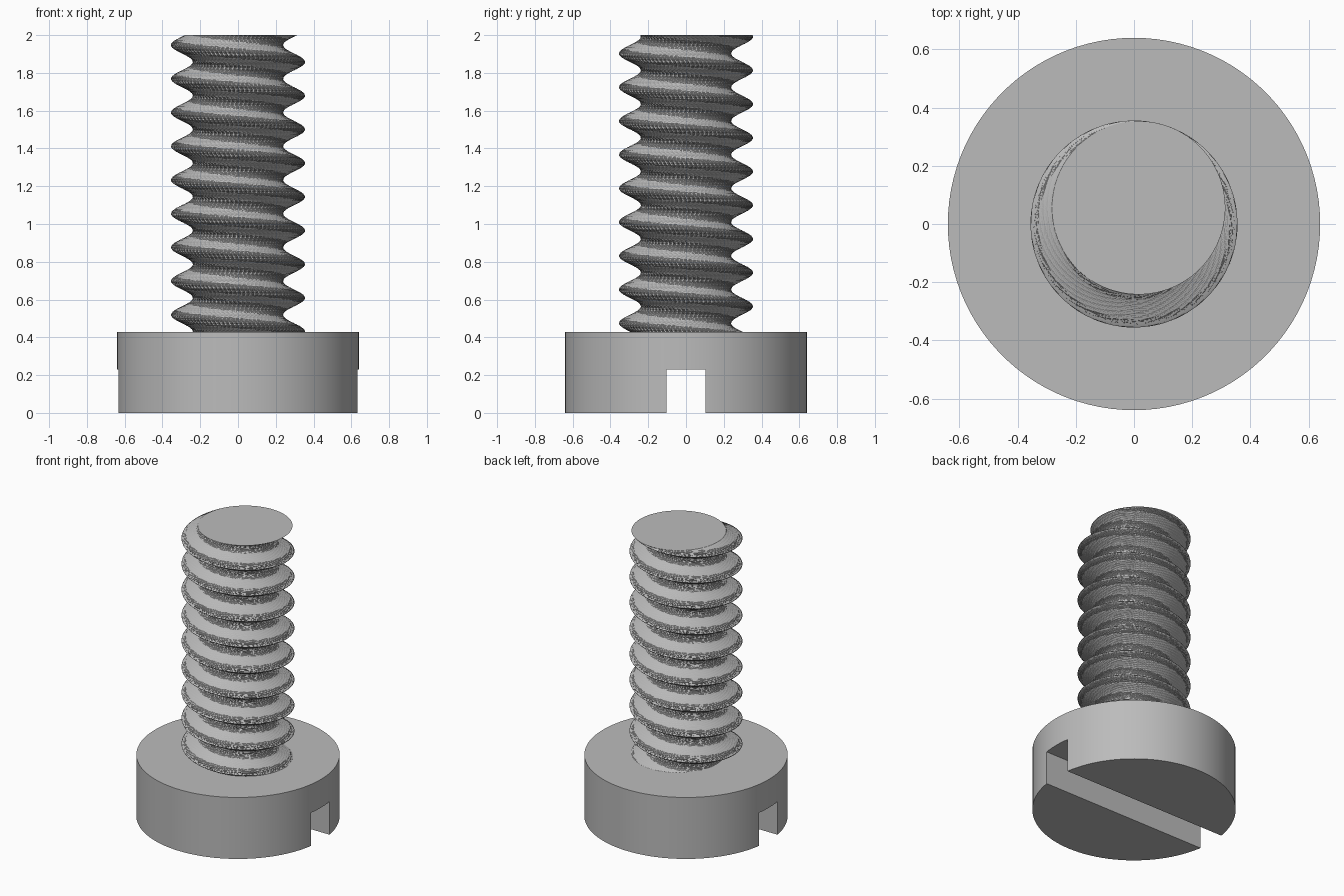
import bpy
import bmesh
from math import cos, sin, pi, radians

cube = bpy.data.objects.get("Cube")
if cube:
    bpy.data.objects.remove(cube, do_unlink=True)

HEAD_R, HEAD_H = 0.64, 0.427
SLOT_W, SLOT_H = 0.204, 0.23
CORE_R, OFFSET = 0.298, 0.058
PITCH, TOP, END_ANGLE = 0.1785, 2.0, radians(74)
SEGMENTS, STEPS = 80, 24

steel = bpy.data.materials.new("grey steel")
steel.use_nodes = True
colour = (0.5, 0.5, 0.5, 1)
steel.diffuse_color = colour
steel.node_tree.nodes["Principled BSDF"].inputs["Base Color"].default_value = colour


def add_object(name, bm):
    bmesh.ops.recalc_face_normals(bm, faces=bm.faces)
    mesh = bpy.data.meshes.new(name)
    bm.to_mesh(mesh)
    bm.free()
    mesh.materials.append(steel)
    obj = bpy.data.objects.new(name, mesh)
    bpy.context.collection.objects.link(obj)
    return obj


def activate(obj):
    bpy.ops.object.select_all(action="DESELECT")
    obj.select_set(True)
    bpy.context.view_layer.objects.active = obj


# Head: a plain drum with a straight slot across its underside
bm = bmesh.new()
bmesh.ops.create_cone(bm, cap_ends=True, segments=100,
                      radius1=HEAD_R, radius2=HEAD_R, depth=HEAD_H)
bmesh.ops.translate(bm, verts=bm.verts, vec=(0, 0, HEAD_H / 2))
head = add_object("screw_head", bm)

bm = bmesh.new()
bmesh.ops.create_cube(bm, size=1)
bmesh.ops.scale(bm, verts=bm.verts, vec=(2, SLOT_W, 2 * SLOT_H))
cutter = add_object("slot_cutter", bm)
cutter.hide_render = True

slot = head.modifiers.new("slot", "BOOLEAN")
slot.operation = "DIFFERENCE"
slot.solver = "EXACT"
slot.object = cutter
activate(head)
bpy.ops.object.modifier_apply(modifier=slot.name)
bpy.data.objects.remove(cutter, do_unlink=True)
bpy.ops.object.shade_smooth_by_angle(angle=radians(30))

# Threaded shank: an off-centre circle twisted as it rises
bm = bmesh.new()
bottom = HEAD_H - 0.01
layers = round((TOP - bottom) / PITCH * STEPS)
rings = []
for k in range(layers + 1):
    z = bottom + (TOP - bottom) * k / layers
    turn = END_ANGLE + (TOP - z) / PITCH * 2 * pi
    ring = []
    for i in range(SEGMENTS):
        a = turn + 2 * pi * i / SEGMENTS
        ring.append(bm.verts.new((OFFSET * cos(turn) + CORE_R * cos(a),
                                  OFFSET * sin(turn) + CORE_R * sin(a), z)))
    rings.append(ring)

for low, high in zip(rings, rings[1:]):
    for i in range(SEGMENTS):
        j = (i + 1) % SEGMENTS
        bm.faces.new((low[i], low[j], high[j]))
        bm.faces.new((low[i], high[j], high[i]))
bm.faces.new(rings[0][::-1])
bm.faces.new(rings[-1])
add_object("threaded_shank", bm)
